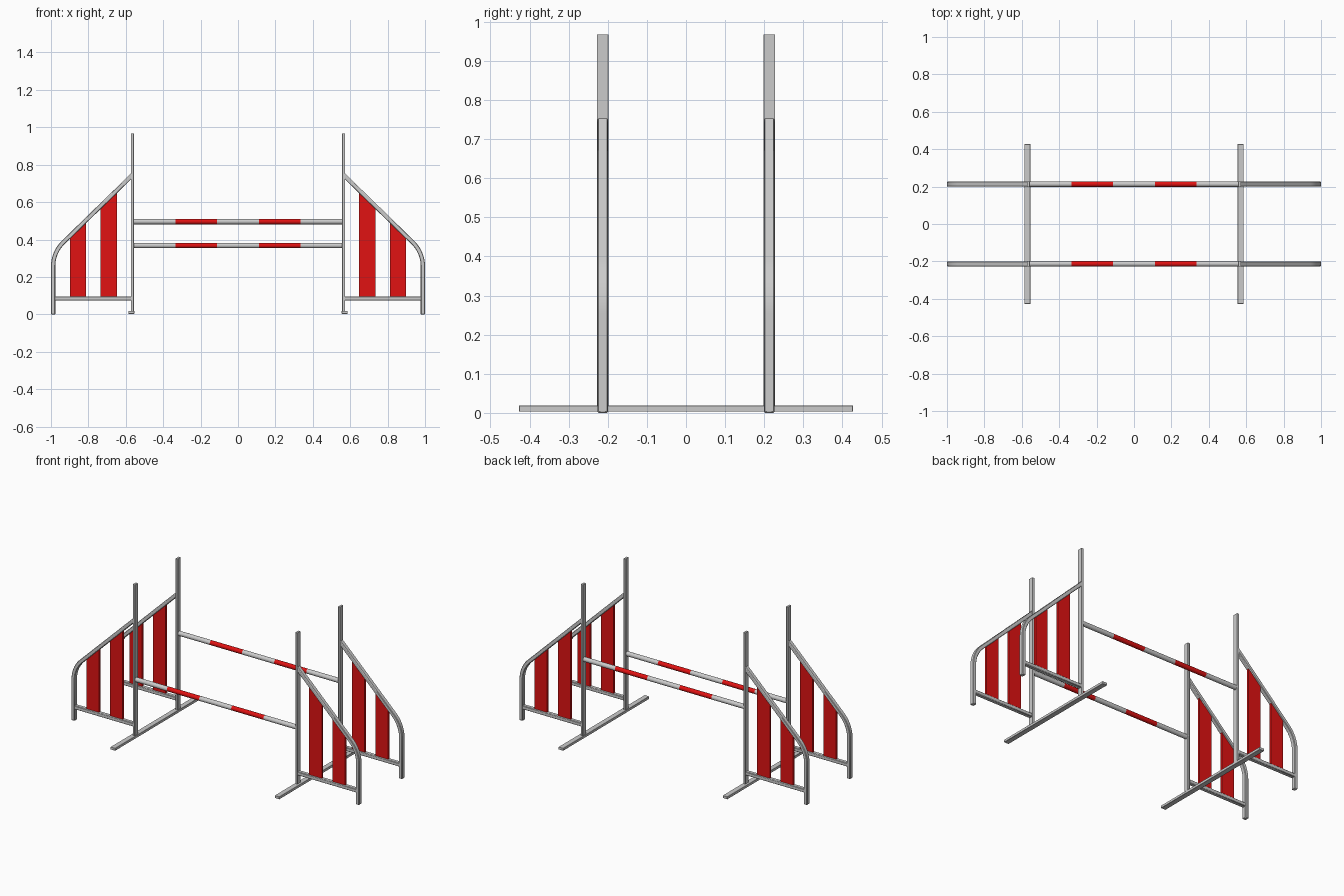
import bpy, bmesh
from math import sin, cos, tan, radians, pi
from mathutils import Vector, Matrix

if "Cube" in bpy.data.objects:
    bpy.data.objects.remove(bpy.data.objects["Cube"])

LANE = 0.213          # y distance of each fence plane
POST_X = 0.565
HALF = 0.0115         # half width of the wing tube
LEG_X = 1 - HALF
SLOPE = radians(44.2)

red = bpy.data.materials.new("red_paint")
red.diffuse_color = (0.75, 0.006, 0.006, 1)
red.use_nodes = True
red.node_tree.nodes["Principled BSDF"].inputs["Base Color"].default_value = red.diffuse_color


def finish(name, bm, mat=None, bevel=0.0):
    bmesh.ops.recalc_face_normals(bm, faces=bm.faces)
    me = bpy.data.meshes.new(name)
    bm.to_mesh(me)
    bm.free()
    ob = bpy.data.objects.new(name, me)
    bpy.context.collection.objects.link(ob)
    if mat:
        me.materials.append(mat)
    me.shade_smooth()
    me.set_sharp_from_angle(angle=radians(30))
    if bevel:
        mod = ob.modifiers.new("edge", 'BEVEL')
        mod.width, mod.segments = bevel, 1
        mod.limit_method, mod.angle_limit = 'ANGLE', radians(40)
    return ob


def slab(name, outline, y, depth, side, mat=None, bevel=0.0):
    """Extrude an x-z outline along y, centred on y; side mirrors in x."""
    bm = bmesh.new()
    face = bm.faces.new([bm.verts.new((side * x, y - depth / 2, z)) for x, z in outline])
    ext = bmesh.ops.extrude_face_region(bm, geom=[face])
    moved = [v for v in ext["geom"] if isinstance(v, bmesh.types.BMVert)]
    bmesh.ops.translate(bm, verts=moved, vec=(0, depth, 0))
    return finish(name, bm, mat, bevel)


def rect(x0, x1, z0, z1):
    return [(x0, z0), (x1, z0), (x1, z1), (x0, z1)]


def diagonal(x, off=0.0):
    """Height of the sloping tube at x, shifted square to its axis."""
    return 0.744 - (x - POST_X) * tan(SLOPE) + off / cos(SLOPE)


def wing_outline():
    radius, turn = 0.18, pi / 2 - SLOPE
    cx = LEG_X - radius
    cz = diagonal(LEG_X) - radius * tan(turn / 2)
    sides = []
    for off in (HALF, -HALF):
        pts = [(LEG_X + off, 0)]
        for i in range(13):
            a = turn * i / 12
            pts.append((cx + (radius + off) * cos(a), cz + (radius + off) * sin(a)))
        pts.append((POST_X, diagonal(POST_X, off)))
        sides.append(pts)
    return sides[0] + sides[1][::-1]


for side, sname in ((-1, "left"), (1, "right")):
    # floor bar joining front and back posts
    slab(f"{sname}_floor_bar", rect(0.554, 0.586, 0.003, 0.019), 0, 0.854, side, bevel=0.001)
    for y, yname in ((-LANE, "front"), (LANE, "back")):
        tag = f"{yname}_{sname}"
        slab(f"{tag}_post", rect(0.557, 0.572, 0.003, 0.968), y, 0.03, side, bevel=0.001)
        # bent wing tube and its lower rail
        slab(f"{tag}_wing_frame", wing_outline(), y, 0.027, side, bevel=0.003)
        slab(f"{tag}_lower_rail", rect(POST_X, LEG_X, 0.073, 0.096), y, 0.025, side, bevel=0.003)
        # red boards following the slope
        for n, (a, b) in enumerate(((0.648, 0.736), (0.812, 0.898))):
            board = [(a, 0.085), (b, 0.085), (b, diagonal(b)), (a, diagonal(a))]
            slab(f"{tag}_board_{n + 1}", board, y, 0.014, side, red)

# striped poles, back one higher
SEG = 2 * 0.559 / 5
for y, z, name in ((-LANE, 0.368, "front"), (LANE, 0.496, "back")):
    for i in range(5):
        bm = bmesh.new()
        place = Matrix.Translation(Vector(((i - 2) * SEG, y, z))) @ Matrix.Rotation(pi / 2, 4, 'Y')
        bmesh.ops.create_cone(bm, cap_ends=True, segments=32, radius1=0.0145,
                              radius2=0.0145, depth=SEG, matrix=place)
        finish(f"{name}_pole_section_{i + 1}", bm, red if i % 2 else None)
